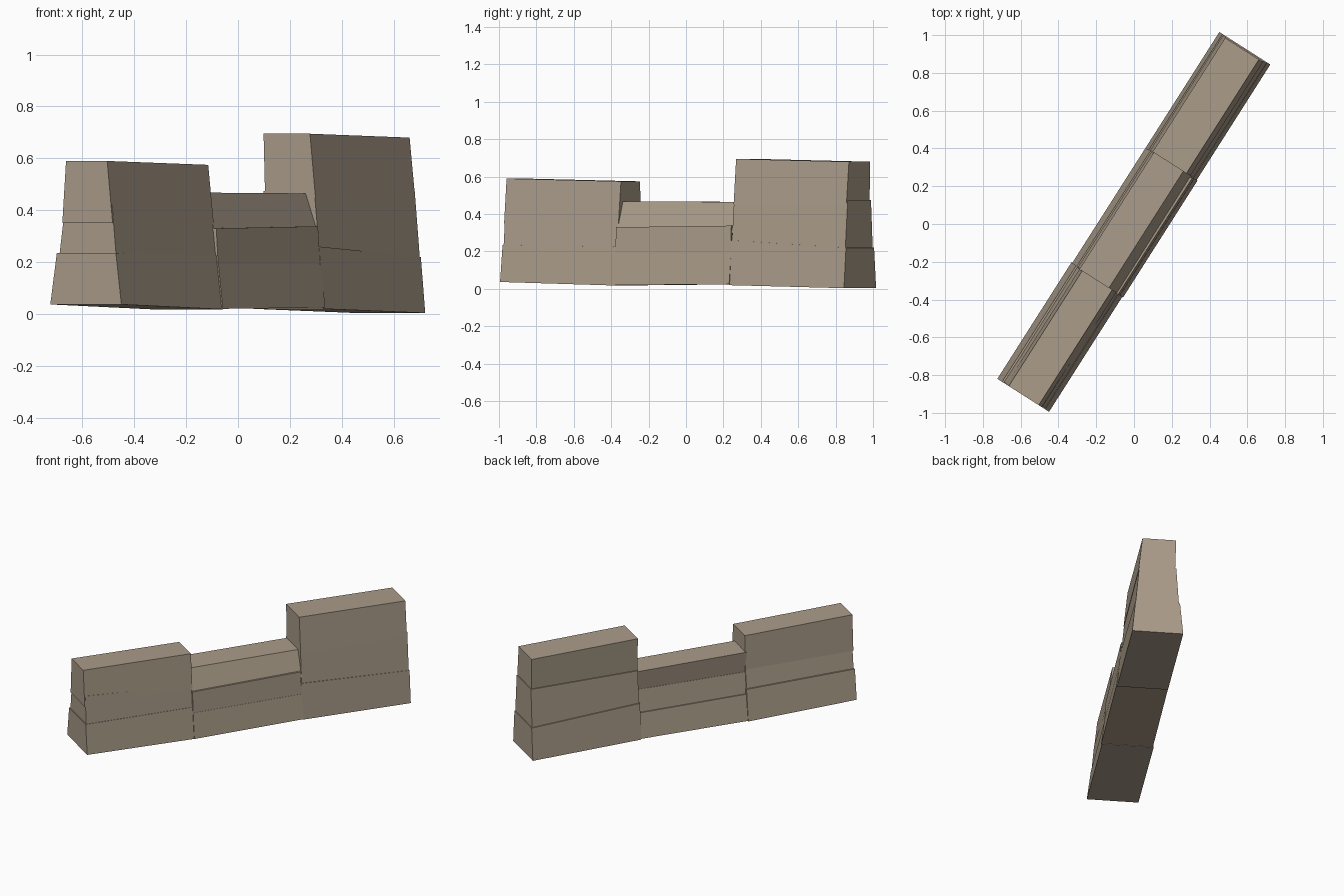
import bpy
import bmesh
import math
from mathutils import Matrix, Vector

default_cube = bpy.data.objects.get("Cube")
if default_cube:
    bpy.data.objects.remove(default_cube)

# One plain stone colour
stone = bpy.data.materials.new("warm grey stone")
stone.use_nodes = True
colour = (0.40, 0.33, 0.25, 1)
stone.diffuse_color = colour
shader = next(n for n in stone.node_tree.nodes if n.type == "BSDF_PRINCIPLED")
shader.inputs["Base Color"].default_value = colour
shader.inputs["Roughness"].default_value = 0.9

# The wall runs along local x, then turns to its heading
HEADING = Matrix.Rotation(math.radians(57.5), 4, "Z")


def stone_block(name, span, low_sides, high_sides, low_ends, high_ends):
    """Tapered block: span along the wall, side offsets and end heights
    for its lower and upper faces."""
    mesh = bpy.data.meshes.new(name)
    bm = bmesh.new()
    bmesh.ops.create_cube(bm, size=2)
    for v in bm.verts:
        sides, ends = (high_sides, high_ends) if v.co.z > 0 else (low_sides, low_ends)
        end = 1 if v.co.x > 0 else 0
        side = 1 if v.co.y > 0 else 0
        v.co = HEADING @ Vector((span[end], sides[side], ends[end]))
    bmesh.ops.recalc_face_normals(bm, faces=bm.faces)
    bm.to_mesh(mesh)
    bm.free()
    mesh.materials.append(stone)
    block = bpy.data.objects.new(name, mesh)
    bpy.context.scene.collection.objects.link(block)
    return block


# Front section, medium height
stone_block("front_section_base", (-1.08, -0.35),
            (-0.155, 0.17), (-0.13, 0.14), (0.037, 0.018), (0.235, 0.225))
stone_block("front_section_middle", (-1.075, -0.355),
            (-0.13, 0.135), (-0.11, 0.105), (0.20, 0.20), (0.42, 0.37))
stone_block("front_section_top", (-1.08, -0.355),
            (-0.115, 0.115), (-0.09, 0.098), (0.35, 0.35), (0.59, 0.575))

# Low middle section
stone_block("middle_section_base", (-0.36, 0.375),
            (-0.16, 0.165), (-0.14, 0.135), (0.02, 0.025), (0.19, 0.19))
stone_block("middle_section_middle", (-0.36, 0.37),
            (-0.14, 0.13), (-0.13, 0.105), (0.17, 0.17), (0.33, 0.338))
stone_block("middle_section_top", (-0.36, 0.38),
            (-0.13, 0.10), (-0.07, 0.115), (0.30, 0.30), (0.468, 0.465))

# Tall back section
stone_block("back_section_base", (0.37, 1.10),
            (-0.155, 0.165), (-0.135, 0.145), (0.02, 0.004), (0.26, 0.22))
stone_block("back_section_middle", (0.375, 1.095),
            (-0.135, 0.14), (-0.11, 0.122), (0.22, 0.20), (0.475, 0.475))
stone_block("back_section_top", (0.375, 1.09),
            (-0.115, 0.115), (-0.09, 0.122), (0.45, 0.45), (0.695, 0.68))
